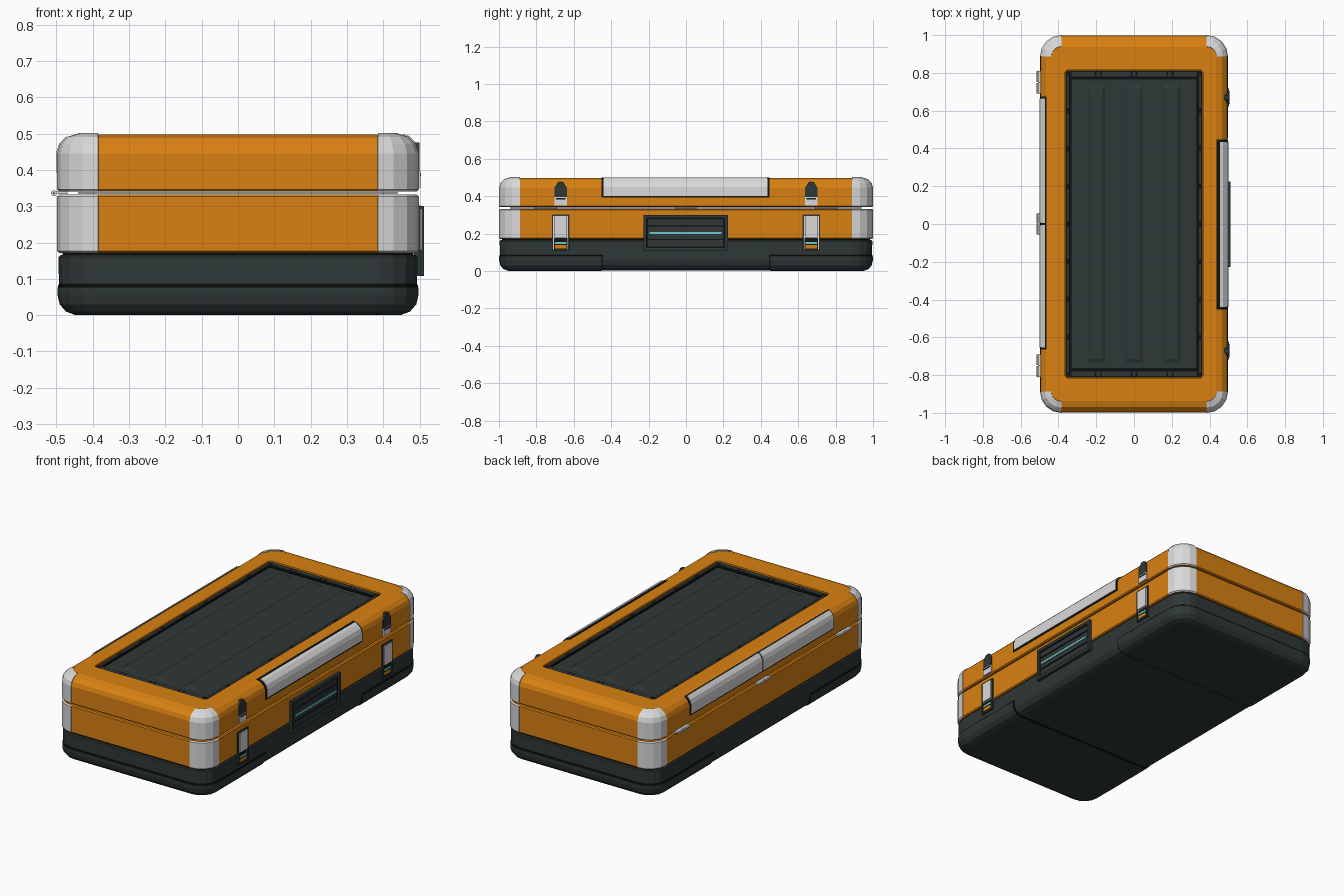
import bpy, bmesh, math

if "Cube" in bpy.data.objects:
    bpy.data.objects.remove(bpy.data.objects["Cube"])


def material(name, r, g, b):
    m = bpy.data.materials.new(name)
    m.use_nodes = True
    m.diffuse_color = (r, g, b, 1)
    m.node_tree.nodes["Principled BSDF"].inputs["Base Color"].default_value = (r, g, b, 1)
    return m


ORANGE = material("orange shell", 0.70, 0.22, 0.006)
LIGHT = material("light grey", 0.70, 0.70, 0.70)
DARK = material("dark green grey", 0.028, 0.038, 0.038)
BLACK = material("black trim", 0.006, 0.007, 0.007)
TEAL = material("teal accent", 0.16, 0.58, 0.60)

HX, HY, R = 0.495, 0.997, 0.11      # shell half sizes and corner radius
SEG = 4                             # facets per corner


def finish(bm, name, mat, fix=True):
    if fix:
        bmesh.ops.recalc_face_normals(bm, faces=bm.faces)
    me = bpy.data.meshes.new(name)
    bm.to_mesh(me)
    bm.free()
    me.materials.append(mat)
    ob = bpy.data.objects.new(name, me)
    bpy.context.collection.objects.link(ob)
    return ob


def arc(cx, cy, r, quarter):
    steps = [math.pi / 2 * (quarter + i / SEG) for i in range(SEG + 1)]
    return [(cx + r * math.cos(a), cy + r * math.sin(a)) for a in steps]


def ring(inset, z):
    return (HX - inset, HY - inset, max(R - inset, 0.01), z)


def loft(rings):
    """Closed loft through rounded rectangles (half x, half y, radius, z)."""
    bm = bmesh.new()
    loops = []
    for hx, hy, r, z in rings:
        pts = []
        for q, (sx, sy) in enumerate([(1, 1), (-1, 1), (-1, -1), (1, -1)]):
            pts += arc(sx * (hx - r), sy * (hy - r), r, q)
        loops.append([bm.verts.new((x, y, z)) for x, y in pts])
    n = len(loops[0])
    for a, b in zip(loops, loops[1:]):
        for i in range(n):
            bm.faces.new((a[i], a[(i + 1) % n], b[(i + 1) % n], b[i]))
    bm.faces.new(loops[0][::-1])
    bm.faces.new(loops[-1])
    return bm


def prism(name, pts, axis, lo, hi, mat):
    """Extrude a 2D outline along x (outline in y, z) or y (outline in x, z)."""
    bm = bmesh.new()
    place = (lambda p, t: (t, p[0], p[1])) if axis == "x" else (lambda p, t: (p[0], t, p[1]))
    a = [bm.verts.new(place(p, lo)) for p in pts]
    b = [bm.verts.new(place(p, hi)) for p in pts]
    n = len(pts)
    for i in range(n):
        bm.faces.new((a[i], a[(i + 1) % n], b[(i + 1) % n], b[i]))
    bm.faces.new(a[::-1])
    bm.faces.new(b)
    return finish(bm, name, mat)


def box(name, x, y, z, mat):
    outline = [(y[0], z[0]), (y[1], z[0]), (y[1], z[1]), (y[0], z[1])]
    return prism(name, outline, "x", x[0], x[1], mat)


def frame(name, x, y, z, w, mat):
    """Four bars around a rectangle on the side face."""
    for end in ((z[0], z[0] + w), (z[1] - w, z[1])):
        box(name + "_rail", x, y, end, mat)
    for end in ((y[0], y[0] + w), (y[1] - w, y[1])):
        box(name + "_post", x, end, z, mat)


# Shell: lid with recess, middle body, dark base
EDGE = [(0, 0.445), (0.008, 0.468), (0.028, 0.488), (0.06, 0.498)]
lid_side = [(0.006, 0.341), (0, 0.346)] + EDGE
mid_side = [(0.006, 0.171), (0, 0.176), (0, 0.327), (0.006, 0.332)]
recess = [(0.365, 0.815, 0.015, 0.498), (0.365, 0.815, 0.015, 0.465)]
finish(loft([ring(*p) for p in lid_side] + recess), "lid", ORANGE)
finish(loft([ring(*p) for p in mid_side]), "middle_body", ORANGE)
base_side = [(0.052, 0.003), (0.025, 0.012), (0.008, 0.032), (0.002, 0.055),
             (0.001, 0.16), (0.006, 0.165)]
finish(loft([ring(*p) for p in base_side]), "base", DARK)
finish(loft([ring(0.012, 0.16), ring(0.012, 0.175)]), "base_seam", BLACK)
finish(loft([ring(0.055, 0.335), ring(0.055, 0.338)]), "lid_gasket", BLACK)


# End bumpers wrapping the underside, each with a black edge behind it
def bumper(name, grow, top, start, mat):
    side = [(0.052, 0.003 - grow * 0.75), (0.025, 0.010), (0.008, 0.030), (0.002, 0.055),
            (0.002, top - 0.004), (0.006, top)]
    for s in (-1, 1):
        bm = loft([ring(d - grow, z) for d, z in side])
        bmesh.ops.bisect_plane(bm, geom=bm.verts[:] + bm.edges[:] + bm.faces[:],
                               plane_co=(0, s * start, 0), plane_no=(0, s, 0), clear_inner=True)
        bmesh.ops.holes_fill(bm, edges=[e for e in bm.edges if e.is_boundary])
        finish(bm, name, mat)


bumper("end_bumper", 0.004, 0.080, 0.452, DARK)
bumper("bumper_edge", 0.0025, 0.087, 0.444, BLACK)


# Light corner covers, one arc of the shell profile pushed slightly outward
def corner_cover(name, side, lift):
    for q, (sx, sy) in enumerate([(1, 1), (-1, 1), (-1, -1), (1, -1)]):
        bm = bmesh.new()
        rows = []
        for d, z in side:
            pts = arc(sx * (HX - R), sy * (HY - R), R - d + 0.003, q)
            rows.append([bm.verts.new((x, y, z + lift * (z > 0.45))) for x, y in pts])
        for a, b in zip(rows, rows[1:]):
            for i in range(SEG):
                bm.faces.new((a[i], a[i + 1], b[i + 1], b[i]))
        ob = finish(bm, name, LIGHT, fix=False)
        mod = ob.modifiers.new("thickness", "SOLIDIFY")
        mod.thickness = 0.006
        mod.offset = -1


corner_cover("lid_corner_cover", lid_side, 0.003)
corner_cover("body_corner_cover", mid_side, 0)

# Top panel inside its frame
finish(loft([(0.362, 0.812, 0.012, 0.466), (0.362, 0.812, 0.012, 0.490),
             (0.338, 0.775, 0.008, 0.490), (0.338, 0.775, 0.008, 0.470)]), "panel_frame", BLACK)
finish(loft([(0.333, 0.768, 0.008, 0.466), (0.333, 0.768, 0.008, 0.484),
             (0.328, 0.763, 0.008, 0.487)]), "top_panel", DARK)
for x in (-0.2, 0, 0.2):
    bm = loft([(0.05, 0.745, 0.004, 0.484), (0.034, 0.715, 0.004, 0.495)])
    bmesh.ops.translate(bm, verts=bm.verts, vec=(x, 0, 0))
    finish(bm, "panel_rib", DARK)
stops = (-0.35, -0.19, 0, 0.19, 0.35)
for s in (-1, 1):
    ys = sorted((s * 0.780, s * 0.806))
    for a, b in zip(stops, stops[1:]):
        box("frame_end_bar", (a + 0.018, b - 0.018), ys, (0.48, 0.493), DARK)
    for x in stops[1:-1]:
        box("frame_end_clip", (x - 0.009, x + 0.009), ys, (0.48, 0.492), DARK)
    xs = sorted((s * 0.343, s * 0.356))
    for i in range(8):
        y = -0.7 + 0.2 * i
        box("frame_side_bar", xs, (y - 0.085, y + 0.085), (0.48, 0.492), DARK)


# Light grips wrapping the lid edge on both long sides
def grip(name, s, y, low, edge, grow, mat):
    outer = [(s * (HX - d + grow), z + grow) for d, z in edge]
    end_x = outer[-1][0]
    outline = [(s * (HX + grow), low)] + outer + [(end_x, 0.475), (s * 0.46, low)]
    prism(name, outline, "y", y[0], y[1], mat)


grip("front_grip", 1, (-0.44, 0.435), 0.402, EDGE[:3] + [(0.046, 0.494)], 0.005, LIGHT)
grip("front_grip_outline", 1, (-0.452, 0.447), 0.392, EDGE, 0.002, BLACK)
for y in ((-0.655, -0.005), (0.005, 0.665)):
    grip("hinge_side_grip", -1, y, 0.392, EDGE[:3], 0.005, LIGHT)
grip("hinge_side_grip_outline", -1, (-0.665, 0.675), 0.384, EDGE[:2] + [(0.033, 0.491)], 0.002, BLACK)

# Hinges along the seam
for y, half in ((-0.75, 0.06), (0, 0.055), (0.75, 0.06)):
    pts = [(-0.507 + 0.008 * math.cos(i * math.pi / 4), 0.336 + 0.008 * math.sin(i * math.pi / 4))
           for i in range(8)]
    for a, b in ((y - half, y - 0.003), (y + 0.003, y + half)):
        prism("hinge_barrel", pts, "y", a, b, LIGHT)
    box("hinge_pin", (-0.509, -0.505), (y - half - 0.003, y + half + 0.003), (0.334, 0.338), BLACK)
    box("hinge_leaf", (-0.503, -0.47), (y - half, y + half), (0.333, 0.342), LIGHT)

# Latches
for y in (-0.67, 0.67):
    arrow = [(-0.034, 0.395), (0.034, 0.395), (0.034, 0.445), (0.012, 0.475), (-0.012, 0.475), (-0.034, 0.445)]
    prism("latch_arrow", [(y + a, z) for a, z in arrow], "x", 0.46, 0.5, DARK)
    box("latch_hook", (0.48, 0.502), (y - 0.034, y + 0.034), (0.35, 0.395), LIGHT)
    box("latch_hook_slot", (0.49, 0.504), (y - 0.026, y + 0.026), (0.383, 0.39), BLACK)
    frame("latch_frame", (0.485, 0.503), (y - 0.047, y + 0.047), (0.108, 0.302), 0.007, DARK)
    box("latch_back", (0.485, 0.498), (y - 0.042, y + 0.042), (0.113, 0.297), LIGHT)
    box("latch_lever", (0.485, 0.507), (y - 0.034, y + 0.034), (0.18, 0.293), LIGHT)
    box("latch_pocket", (0.485, 0.500), (y - 0.036, y + 0.036), (0.115, 0.175), BLACK)
    box("latch_teal_bar", (0.485, 0.503), (y - 0.03, y + 0.03), (0.145, 0.156), TEAL)
    box("latch_orange_bar", (0.485, 0.503), (y - 0.03, y + 0.03), (0.120, 0.138), ORANGE)

# Carry handle
frame("handle_frame", (0.485, 0.512), (-0.228, 0.224), (0.108, 0.300), 0.018, DARK)
box("handle_back", (0.485, 0.501), (-0.222, 0.218), (0.115, 0.295), BLACK)
for z in ((0.132, 0.165), (0.172, 0.238), (0.245, 0.276)):
    box("handle_bar", (0.485, 0.506), (-0.202, 0.198), z, DARK)
box("handle_teal_strip", (0.485, 0.509), (-0.195, 0.19), (0.198, 0.209), TEAL)
